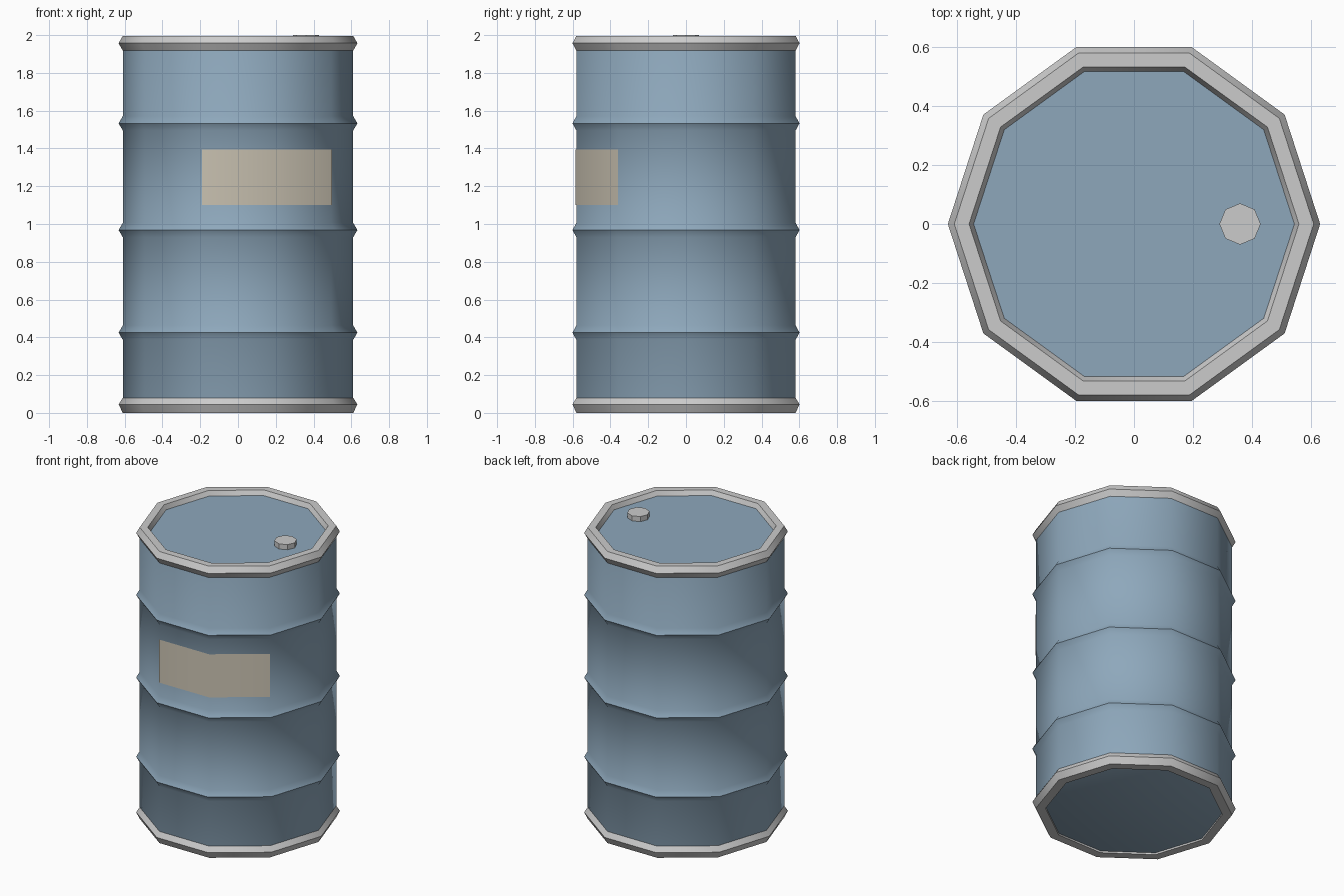
import bpy, math

if "Cube" in bpy.data.objects:
    bpy.data.objects.remove(bpy.data.objects["Cube"])

SIDES = 10
BODY_R, PEAK_R = 0.61, 0.632


def material(name, rgb):
    m = bpy.data.materials.new(name)
    m.diffuse_color = (*rgb, 1)
    m.use_nodes = True
    m.node_tree.nodes["Principled BSDF"].inputs["Base Color"].default_value = m.diffuse_color
    return m


blue = material("blue_paint", (0.27, 0.39, 0.50))
cream = material("cream_paper", (0.60, 0.55, 0.45))


def lathe(name, profile, sides=SIDES, mat=None, closed=False, center=(0, 0), span=None, start=0):
    """Revolve (radius, z) points; open profiles may start or end on the axis."""
    cols = sides if span is None else span + 1
    verts, rings = [], []
    for r, z in profile:
        ring = []
        for i in range(cols if r else 1):
            a = 2 * math.pi * (start + i) / sides
            ring.append(len(verts))
            verts.append((center[0] + r * math.cos(a), center[1] + r * math.sin(a), z))
        rings.append(ring)
    pairs = list(zip(rings, rings[1:]))
    if closed:
        pairs.append((rings[-1], rings[0]))
    faces = []
    for lo, hi in pairs:
        if len(lo) == 1:
            faces.append(hi[::-1])
        elif len(hi) == 1:
            faces.append(lo)
        else:
            for i in range(cols if span is None else span):
                j = (i + 1) % cols
                faces.append((lo[i], lo[j], hi[j], hi[i]))
    me = bpy.data.meshes.new(name)
    me.from_pydata(verts, [], faces)
    ob = bpy.data.objects.new(name, me)
    bpy.context.collection.objects.link(ob)
    if mat:
        me.materials.append(mat)
    bpy.ops.object.select_all(action='DESELECT')
    ob.select_set(True)
    bpy.context.view_layer.objects.active = ob
    bpy.ops.object.shade_smooth_by_angle(angle=math.radians(40))
    return ob


# Drum body: recessed base, ribbed wall, recessed lid
wall = [(0, 0.012), (0.55, 0.012), (BODY_R - 0.01, 0.03), (BODY_R, 0.06)]
for z in (0.425, 0.968, 1.533):
    wall += [(BODY_R, z - 0.038), (PEAK_R, z), (BODY_R, z + 0.038)]
wall += [(BODY_R, 1.94), (BODY_R - 0.01, 1.965), (0.54, 1.965), (0, 1.965)]
lathe("drum_body", wall, mat=blue)

# Steel rims at both ends
rim = [(0.55, 0.0), (BODY_R, 0.0), (PEAK_R, 0.045), (BODY_R - 0.002, 0.083), (0.55, 0.05)]
lathe("bottom_rim", rim, closed=True)
top = [(0.542, 1.96), (BODY_R - 0.002, 1.914), (PEAK_R, 1.957), (BODY_R, 1.996), (0.56, 1.996)]
lathe("top_rim", top, closed=True)

# Filler cap on the lid
lathe("filler_cap", [(0, 1.96), (0.07, 1.96), (0.07, 2.0), (0, 2.0)], sides=8, center=(0.36, 0))

# Paper label wrapped over two front facets
lathe("label", [(BODY_R + 0.004, 1.1), (BODY_R + 0.004, 1.395)], mat=cream, span=2, start=7)
